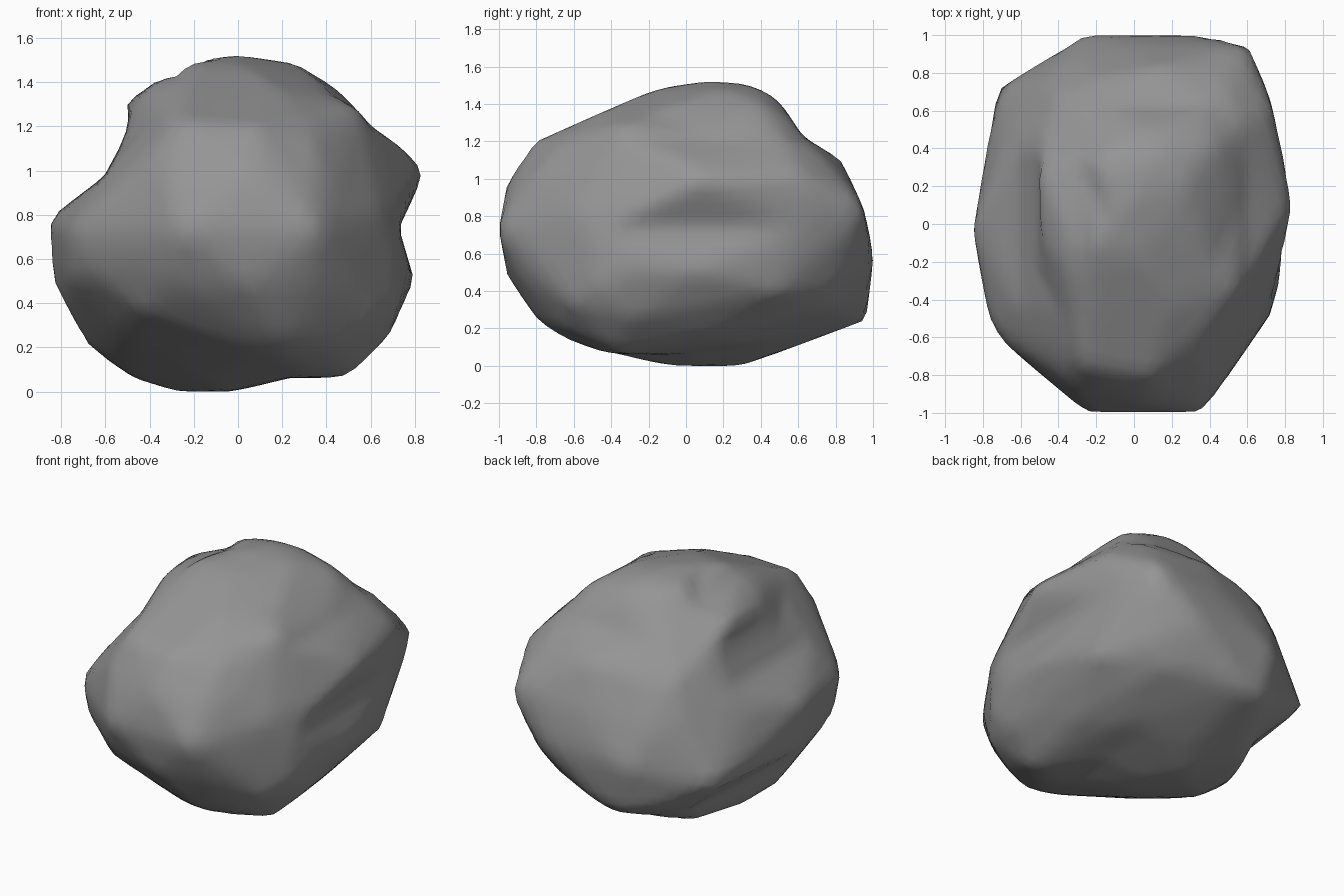
import bpy
import bmesh
import math
from mathutils import Vector
from mathutils.bvhtree import BVHTree

# Remove the default object
default_object = bpy.data.objects.get("Cube")
if default_object:
    bpy.data.objects.remove(default_object, do_unlink=True)

CORE = Vector((0, 0, .76))
SHARPNESS = 60          # higher keeps crisper ridges where two cuts meet
WEAR = .7               # how far the corners are worn down to flat facets
cuts = []


def add_cut(turn, tilt, outline):
    """Register a carving outline, drawn on a plane turned about z and tilted."""
    a, e = math.radians(turn), math.radians(tilt)
    across = Vector((math.cos(a), math.sin(a), 0))
    upward = Vector((-math.sin(a) * math.sin(e), math.cos(a) * math.sin(e), math.cos(e)))
    points = [Vector(p) for p in outline]
    edges = list(zip(points, points[1:] + points[:1]))
    cuts.append((across, upward, edges))


def reach(direction, across, upward, edges):
    """Distance from the core at which a direction meets one outline."""
    ray = Vector((direction.dot(across), direction.dot(upward)))
    best = 0
    for start, end in edges:
        side = end - start
        slope = ray.cross(side)
        if abs(slope) > 1e-9:
            distance = start.cross(side) / slope
            along = start.cross(ray) / slope
            if distance > best and -1e-6 <= along <= 1.000001:
                best = distance
    return best or math.inf


def carved_radius(direction):
    """Rounded minimum of all the cuts, so ridges between them are worn soft."""
    reaches = [reach(direction, *cut) for cut in cuts]
    nearest = min(reaches)
    total = sum((nearest / r) ** SHARPNESS for r in reaches)
    return nearest * (2 / total) ** (1 / SHARPNESS)


def contact_point(corner, across, upward):
    """Middle of the stretch where an outline corner touches the carved body."""
    base = across * corner.x + upward * corner.y
    depth = across.cross(upward)
    samples = []
    for step in range(-50, 51):
        point = base + depth * step / 50
        direction = point.normalized()
        fit = min(reach(direction, *cut) for cut in cuts) / point.length
        samples.append((fit, point))
    limit = min(max(fit for fit, point in samples), .985)
    touching = [point for fit, point in samples if fit >= limit]
    return sum(touching, Vector()) / len(touching)


def make_material(name, color):
    material = bpy.data.materials.new(name)
    material.use_nodes = True
    material.diffuse_color = color
    shader = material.node_tree.nodes["Principled BSDF"]
    shader.inputs["Base Color"].default_value = color
    shader.inputs["Roughness"].default_value = .9
    return material


# Width profile: side spur, notched shoulder and narrow foot
add_cut(0, 0, [
    (.85, .26), (.59, .44), (.48, .61), (.27, .72), (.01, .76), (-.2, .74),
    (-.27, .66), (-.39, .64), (-.5, .57), (-.49, .44), (-.53, .34), (-.6, .21),
    (-.85, .02), (-.83, -.26), (-.75, -.51), (-.53, -.69), (-.26, -.76),
    (-.05, -.76), (.23, -.69), (.51, -.69), (.68, -.51), (.79, -.26), (.72, -.02)])

# Length profile: sloping nose and stepped back
add_cut(90, 0, [
    (1, -.18), (.94, .08), (.83, .33), (.62, .46), (.52, .61), (.42, .74),
    (.11, .76), (-.25, .7), (-.8, .44), (-.95, .22), (-1, -.03), (-.95, -.28),
    (-.8, -.5), (-.56, -.69), (-.25, -.76), (.28, -.76), (.47, -.69), (.95, -.51)])

# Plan outline: blunt ends
add_cut(0, 90, [
    (.85, 0), (.72, .66), (.67, .77), (.6, .94), (.33, 1), (-.25, 1),
    (-.72, .71), (-.85, -.04), (-.75, -.58), (-.25, -1), (.35, -1), (.71, -.48)])

# Slanting cuts that chamfer the corners
add_cut(30, 20, [
    (-.92, -.05), (-.74, .17), (-.56, .36), (-.44, .58), (-.31, .67), (-.09, .72),
    (0, .8), (.19, .8), (.35, .75), (.54, .66), (.7, .51), (.78, .48),
    (1.01, .24), (.85, -.32), (.55, -.6), (.25, -.83), (-.13, -.84),
    (-.72, -.5), (-.88, -.27)])
add_cut(210, 20, [
    (-1.01, -.11), (-.94, .18), (-.66, .44), (-.57, .54), (-.3, .68), (.06, .72),
    (.48, .63), (.6, .61), (.71, .46), (.92, 0), (.88, -.22), (.56, -.64),
    (.39, -.75), (.07, -.86), (-.37, -.81), (-.73, -.59), (-.85, -.46)])
add_cut(150, -20, [
    (-.64, .48), (-.46, .56), (-.16, .79), (.09, .82), (.3, .75), (.69, .42),
    (.78, .25), (.97, -.19), (.68, -.43), (.61, -.63), (.44, -.72), (.06, -.75),
    (-.52, -.72), (-.71, -.63), (-.84, -.48), (-.89, -.29), (-.84, 0)])

# Facet shell spanning the contact points, used only as a guide for the wear
shell = bmesh.new()
for across, upward, edges in cuts:
    for corner, _ in edges:
        shell.verts.new(contact_point(corner, across, upward))
bmesh.ops.convex_hull(shell, input=shell.verts[:])
facets = BVHTree.FromBMesh(shell)
shell.free()

# Boulder body: a ball carved to every outline, then worn toward the facets
bm = bmesh.new()
bmesh.ops.create_icosphere(bm, subdivisions=5, radius=1)
for vert in bm.verts:
    direction = vert.co.normalized()
    carved = carved_radius(direction)
    facet = facets.ray_cast(Vector(), direction)[3] or carved
    vert.co = CORE + direction * (carved + WEAR * min(facet - carved, 0))
for face in bm.faces:
    face.smooth = True

mesh = bpy.data.meshes.new("boulder")
bm.to_mesh(mesh)
bm.free()
boulder = bpy.data.objects.new("boulder", mesh)
bpy.context.collection.objects.link(boulder)
mesh.materials.append(make_material("stone grey", (.3, .3, .3, 1)))
